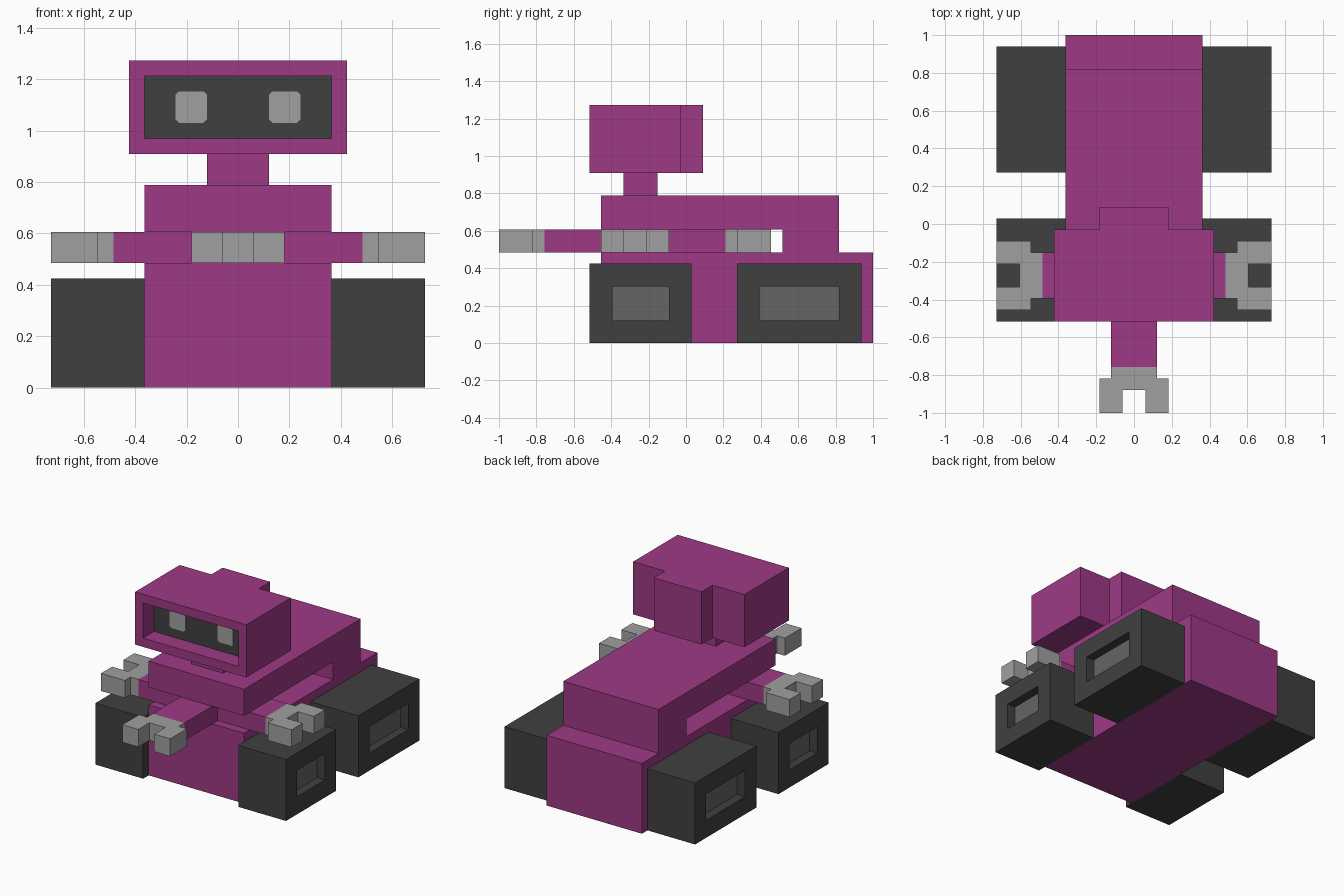
import bpy, bmesh, math
from mathutils import Matrix, Vector

cube = bpy.data.objects.get("Cube")
if cube:
    bpy.data.objects.remove(cube, do_unlink=True)

U = 2 / 33          # one block; the model is 33 blocks long
Y0 = 16.5           # block row that lies on y = 0


def material(name, rgb):
    m = bpy.data.materials.new(name)
    m.use_nodes = True
    col = (*rgb, 1)
    m.diffuse_color = col
    m.node_tree.nodes["Principled BSDF"].inputs["Base Color"].default_value = col
    return m


MAGENTA = material("magenta", (0.342, 0.042, 0.235))
CHARCOAL = material("charcoal", (0.051, 0.051, 0.051))
STEEL = material("steel grey", (0.352, 0.352, 0.352))
HUB = material("hub grey", (0.130, 0.130, 0.130))


def prism(name, outline, lo, hi, axis, mats, recess=None):
    """Extrude a 2D outline (in blocks) along an axis from lo to hi.
    recess = (face direction, margin, depth): sink a panel in the second material."""
    place = {"x": lambda a, b, c: (c, a - Y0, b),
             "y": lambda a, b, c: (a, c - Y0, b),
             "z": lambda a, b, c: (a, b - Y0, c)}[axis]
    bm = bmesh.new()
    base = bm.faces.new([bm.verts.new(Vector(place(a, b, lo)) * U) for a, b in outline])
    ext = bmesh.ops.extrude_face_region(bm, geom=[base])["geom"]
    shift = Vector(place(0, Y0, hi)) - Vector(place(0, Y0, lo))
    bmesh.ops.translate(bm, vec=shift * U,
                        verts=[e for e in ext if isinstance(e, bmesh.types.BMVert)])
    bmesh.ops.recalc_face_normals(bm, faces=bm.faces)
    if recess:
        d, margin, depth = Vector(recess[0]), recess[1], recess[2]
        face = max(bm.faces, key=lambda f: f.normal.dot(d) * 10 + f.calc_center_median().dot(d))
        bmesh.ops.inset_region(bm, faces=[face], thickness=margin * U, use_even_offset=True)
        # second ring keeps straight walls around the sunken panel
        bmesh.ops.inset_region(bm, faces=[face], thickness=0)
        bmesh.ops.translate(bm, verts=face.verts, vec=-d * depth * U)
        face.material_index = 1
    mesh = bpy.data.meshes.new(name)
    bm.to_mesh(mesh)
    bm.free()
    for m in mats:
        mesh.materials.append(m)
    ob = bpy.data.objects.new(name, mesh)
    bpy.context.collection.objects.link(ob)
    return ob


def rect(a0, a1, b0, b1):
    return [(a0, b0), (a1, b0), (a1, b1), (a0, b1)]


# Body: side profile with a slot through it and a low step at the back
prism("body", [(9, 0), (33, 0), (33, 8), (30, 8), (30, 13), (9, 13),
               (9, 10), (25, 10), (25, 8), (9, 8)], -6, 6, "x", [MAGENTA])

# Wheels: blocks with a sunken hub on the outer side
for side, s in (("left", 1), ("right", -1)):
    for end, y0, y1 in (("front", 8, 17), ("rear", 21, 32)):
        prism(f"{end}_{side}_wheel", rect(y0, y1, 0, 7), 6 * s, 12 * s, "x",
              [CHARCOAL, HUB], ((s, 0, 0), 2, 1))

# Neck
prism("neck", rect(-2, 2, 11, 14), 13, 15, "z", [MAGENTA])

# Head: T-shaped plan with a sunken dark face
prism("head", [(-7, 8), (7, 8), (7, 16), (3, 16), (3, 18), (-3, 18), (-3, 16), (-7, 16)],
      15, 21, "z", [MAGENTA, CHARCOAL], ((0, -1, 0), 1, 2))

# Eyes: thin plates with clipped corners on the face
for side, s in (("left", 1), ("right", -1)):
    c = 0.2
    corner = [(1, c - 1), (1, 1 - c), (1 - c, 1), (c - 1, 1),
              (-1, 1 - c), (-1, c - 1), (c - 1, -1), (1 - c, -1)]
    prism(f"{side}_eye", [(3 * s + a, 18 + b) for a, b in corner],
          9.93, 10, "y", [STEEL])

# Tool carousel: cross of four arms turning in the slot, centred on row 12
plus = [(8, -2), (8, 2), (2, 2), (2, 8), (-2, 8), (-2, 2),
        (-8, 2), (-8, -2), (-2, -2), (-2, -8), (2, -8), (2, -2)]
prism("arm_cross", [(a, 12 + b) for a, b in plus], 8, 10, "z", [MAGENTA])

# Claws: wrist, palm and two fingers on each arm end
claw = [(8, -2), (9, -2), (9, -3), (12, -3), (12, -1), (10, -1),
        (10, 1), (12, 1), (12, 3), (9, 3), (9, 2), (8, 2)]
for i, name in enumerate(("left_claw", "rear_claw", "right_claw", "front_claw")):
    turn = Matrix.Rotation(math.radians(90 * i), 2)
    pts = [turn @ Vector(p) for p in claw]
    prism(name, [(p.x, 12 + p.y) for p in pts], 8, 10, "z", [STEEL])
